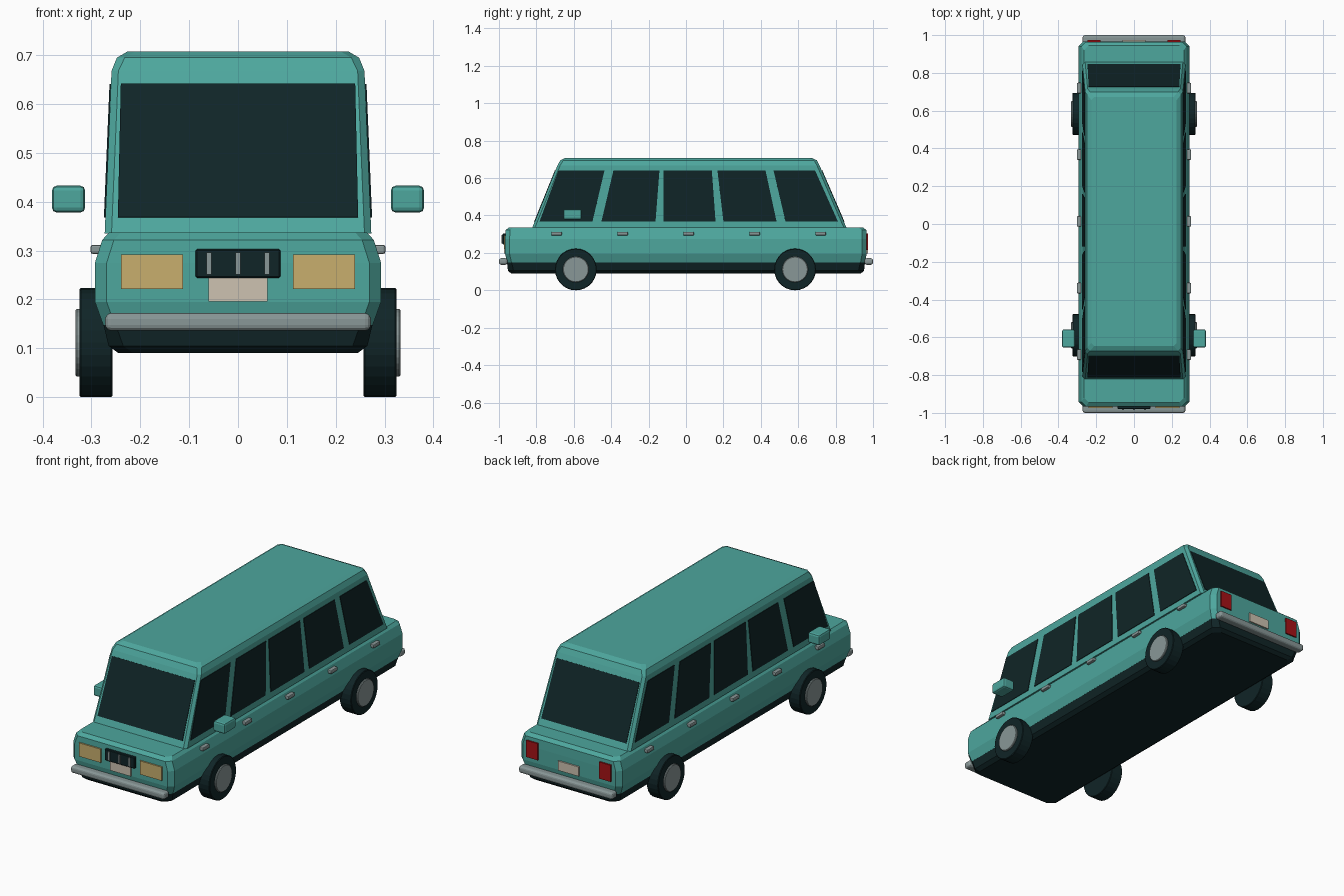
import bpy, bmesh, math
from mathutils import Vector, Matrix

if "Cube" in bpy.data.objects:
    bpy.data.objects.remove(bpy.data.objects["Cube"])


def material(name, r, g, b):
    m = bpy.data.materials.new(name)
    m.diffuse_color = (r, g, b, 1)
    m.use_nodes = True
    m.node_tree.nodes["Principled BSDF"].inputs["Base Color"].default_value = m.diffuse_color
    return m


TEAL = material("teal paint", 0.075, 0.385, 0.34)
DARK = material("dark glass and rubber", 0.005, 0.018, 0.02)
CHROME = material("grey chrome", 0.25, 0.31, 0.31)
AMBER = material("amber lamp", 0.58, 0.43, 0.155)
CREAM = material("cream plate", 0.61, 0.54, 0.44)
RED = material("red lamp", 0.38, 0.006, 0.008)


def finish(name, bm, mat):
    bmesh.ops.recalc_face_normals(bm, faces=bm.faces)
    me = bpy.data.meshes.new(name)
    bm.to_mesh(me)
    bm.free()
    me.materials.append(mat)
    ob = bpy.data.objects.new(name, me)
    bpy.context.collection.objects.link(ob)
    return ob


def loft(name, levels, mat):
    """Stack of corner-cut rectangles: z, half width, front y, back y, corner cut."""
    bm = bmesh.new()
    rings = []
    for z, w, f, b, c in levels:
        pts = [(w - c, f), (w, f + c), (w, b - c), (w - c, b),
               (c - w, b), (-w, b - c), (-w, f + c), (c - w, f)]
        rings.append([bm.verts.new((x, y, z)) for x, y in pts])
    for lo, hi in zip(rings, rings[1:]):
        for i in range(8):
            j = (i + 1) % 8
            bm.faces.new((lo[i], lo[j], hi[j], hi[i]))
    bm.faces.new(rings[0])
    bm.faces.new(rings[-1])
    return finish(name, bm, mat)


def box(name, x, y, z, mat, bevel=0.0, segments=2):
    """Box from (min, max) ranges with optional bevelled edges."""
    bm = bmesh.new()
    bmesh.ops.create_cube(bm, size=1)
    for v in bm.verts:
        v.co = Vector([(lo + hi) / 2 + c * (hi - lo) for c, (lo, hi) in zip(v.co, (x, y, z))])
    if bevel:
        bmesh.ops.bevel(bm, geom=bm.edges[:], offset=bevel, segments=segments,
                        profile=0.5, affect='EDGES')
    return finish(name, bm, mat)


def pane(name, quad, outward, mat):
    """Thin plate lying on a sloping surface."""
    q = [Vector(p) for p in quad]
    n = (q[1] - q[0]).cross(q[3] - q[0]).normalized()
    if n.dot(Vector(outward)) < 0:
        n = -n
    bm = bmesh.new()
    a = [bm.verts.new(p - n * 0.003) for p in q]
    b = [bm.verts.new(p + n * 0.003) for p in q]
    bm.faces.new(a)
    bm.faces.new(b)
    for i in range(4):
        j = (i + 1) % 4
        bm.faces.new((a[i], a[j], b[j], b[i]))
    return finish(name, bm, mat)


def disc(name, x0, x1, y, z, r, bevel, mat):
    """Cylinder lying along x with softened rims."""
    bm = bmesh.new()
    bmesh.ops.create_cone(bm, cap_ends=True, segments=28, radius1=r, radius2=r,
                          depth=abs(x1 - x0),
                          matrix=Matrix.Translation(((x0 + x1) / 2, y, z))
                          @ Matrix.Rotation(math.pi / 2, 4, 'Y'))
    rims = [e for e in bm.edges if any(len(f.verts) > 4 for f in e.link_faces)]
    bmesh.ops.bevel(bm, geom=rims, offset=bevel, segments=1, affect='EDGES')
    return finish(name, bm, mat)


def span(s, a, b):
    return tuple(sorted((s * a, s * b)))


# Hull: dark sill, painted lower body, tapered cabin
loft("underbody", [(0.09, 0.245, -0.935, 0.935, 0.03), (0.105, 0.265, -0.952, 0.952, 0.03),
                   (0.15, 0.276, -0.957, 0.957, 0.025)], DARK)
loft("lower_body", [(0.148, 0.276, -0.957, 0.957, 0.024), (0.195, 0.293, -0.967, 0.966, 0.024),
                    (0.275, 0.293, -0.967, 0.966, 0.024), (0.322, 0.278, -0.965, 0.964, 0.024),
                    (0.337, 0.264, -0.945, 0.945, 0.024)], TEAL)
BASE, EAVE = (0.335, 0.273, -0.822, 0.858), (0.668, 0.259, -0.687, 0.714)
loft("cabin", [(*BASE, 0.014), (*EAVE, 0.014), (0.695, 0.248, -0.672, 0.7, 0.016),
               (0.708, 0.226, -0.645, 0.672, 0.016)], TEAL)


def cabin_at(z):
    t = (z - BASE[0]) / (EAVE[0] - BASE[0])
    return [a + (b - a) * t for a, b in zip(BASE, EAVE)][1:]


# Windscreen and rear window
Z0, Z1 = 0.368, 0.641
lo, hi = cabin_at(Z0), cabin_at(Z1)
for name, k, d in (("windscreen", 1, -1), ("rear_window", 2, 1)):
    pane(name, [(-0.246, lo[k], Z0), (0.246, lo[k], Z0), (0.24, hi[k], Z1), (-0.24, hi[k], Z1)],
         (0, d, 0), DARK)

# Side windows: bottom front, bottom back, top front, top back
WINDOWS = [(-0.783, -0.5, -0.682, -0.436), (-0.452, -0.163, -0.388, -0.142),
           (-0.12, 0.158, -0.12, 0.138), (0.2, 0.484, 0.168, 0.425),
           (0.532, 0.812, 0.468, 0.69)]
for s, side in ((-1, "left"), (1, "right")):
    for i, (a, b, c, d) in enumerate(WINDOWS):
        pane(f"{side}_window_{i + 1}",
             [(s * lo[0], a, Z0), (s * lo[0], b, Z0), (s * hi[0], d, Z1), (s * hi[0], c, Z1)],
             (s, 0, 0), DARK)
        # Door handles
        y = -0.692 + 0.353 * i
        box(f"{side}_handle_{i + 1}", span(s, 0.278, 0.302), (y - 0.028, y + 0.028),
            (0.293, 0.312), CHROME, 0.005)
    # Wing mirror
    box(f"{side}_mirror", span(s, 0.313, 0.381), (-0.655, -0.558), (0.378, 0.433), TEAL, 0.01)
    # Wheels
    for end, y in (("front", -0.589), ("rear", 0.583)):
        disc(f"{end}_{side}_tyre", s * 0.257, s * 0.325, y, 0.1115, 0.1115, 0.003, DARK)
        disc(f"{end}_{side}_hubcap", s * 0.3, s * 0.333, y, 0.1115, 0.069, 0.003, CHROME)
    # Lamps
    box(f"{side}_headlamp", span(s, 0.113, 0.24), (-0.974, -0.965), (0.221, 0.292), AMBER)
    box(f"{side}_tail_lamp", span(s, 0.178, 0.245), (0.964, 0.973), (0.216, 0.303), RED)

# Grille with upright bars
box("grille", (-0.087, 0.087), (-0.98, -0.955), (0.244, 0.303), DARK, 0.003, 1)
for i in (-1, 0, 1):
    box(f"grille_bar_{i + 2}", (0.059 * i - 0.005, 0.059 * i + 0.005), (-0.986, -0.975),
        (0.251, 0.296), CHROME)

# Bumpers and blank plates at both ends
for d, end in ((-1, "front"), (1, "rear")):
    box(f"{end}_bumper", (-0.272, 0.272), span(d, 0.955, 1.0), (0.136, 0.172), CHROME, 0.012, 3)
    box(f"{end}_plate", (-0.06, 0.06), span(d, 0.965, 0.974), (0.196, 0.245), CREAM)
